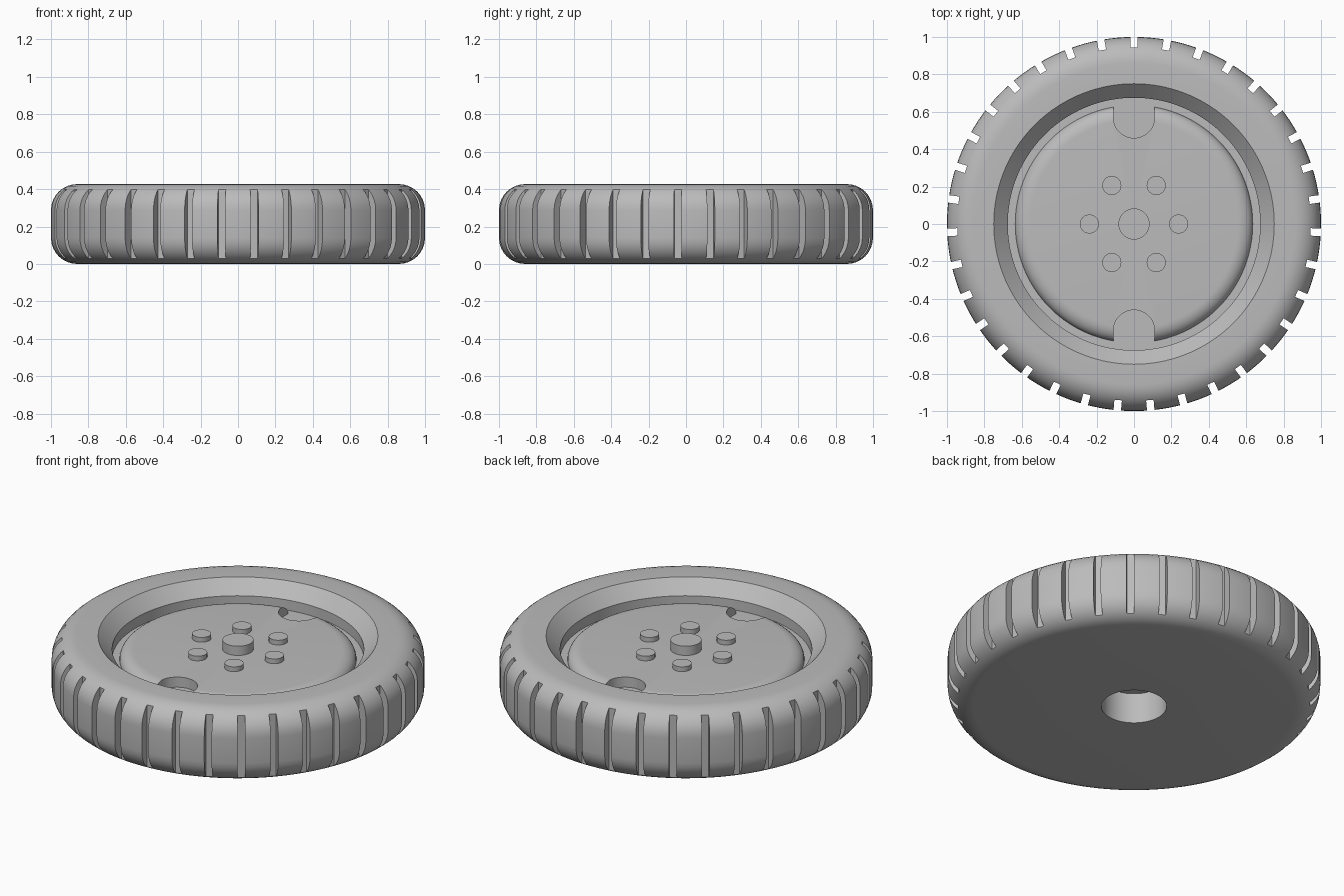
import bpy, bmesh, math
from mathutils import Matrix, Vector

if "Cube" in bpy.data.objects:
    bpy.data.objects.remove(bpy.data.objects["Cube"])

HEIGHT = 0.427
FLOOR = 0.29      # channel floor around the raised disc
DISC_TOP = 0.35
GROOVES = 35

grey = bpy.data.materials.new("mid grey")
grey.use_nodes = True
grey.diffuse_color = (0.5, 0.5, 0.5, 1)
grey.node_tree.nodes["Principled BSDF"].inputs["Base Color"].default_value = (0.5, 0.5, 0.5, 1)


def make(name, bm):
    bmesh.ops.recalc_face_normals(bm, faces=bm.faces)
    mesh = bpy.data.meshes.new(name)
    bm.to_mesh(mesh)
    bm.free()
    mesh.materials.append(grey)
    obj = bpy.data.objects.new(name, mesh)
    bpy.context.collection.objects.link(obj)
    return obj


def lathe(name, profile, steps=GROOVES * 4):
    bm = bmesh.new()
    verts = [bm.verts.new((r, 0, z)) for r, z in profile]
    edges = [bm.edges.new(pair) for pair in zip(verts, verts[1:])]
    bmesh.ops.spin(bm, geom=verts + edges, cent=(0, 0, 0), axis=(0, 0, 1),
                   angle=math.tau, steps=steps, use_merge=True)
    bmesh.ops.remove_doubles(bm, verts=bm.verts, dist=0.0001)
    return make(name, bm)


def arc(r, z, rx, rz, start, end, n=8):
    angles = [math.radians(start + (end - start) * i / n) for i in range(n + 1)]
    return [(r + rx * math.cos(a), z + rz * math.sin(a)) for a in angles]


def select_only(obj):
    bpy.ops.object.select_all(action='DESELECT')
    obj.select_set(True)
    bpy.context.view_layer.objects.active = obj


def cut(obj, cutter):
    cutter.hide_render = True
    mod = obj.modifiers.new("cut", 'BOOLEAN')
    mod.operation = 'DIFFERENCE'
    mod.solver = 'EXACT'
    mod.object = cutter
    select_only(obj)
    bpy.ops.object.modifier_apply(modifier=mod.name)
    bpy.data.objects.remove(cutter)


def smooth(obj):
    select_only(obj)
    bpy.ops.object.shade_smooth_by_angle(angle=math.radians(30))


# Tyre with rounded shoulders, sloped inner lip and blind axle bore below
R = 0.14
tyre = lathe("tyre", [(0, 0.18), (0.175, 0.18), (0.175, 0)]
             + arc(1 - R, R, R, R, -90, 0)
             + arc(1 - R, HEIGHT - R, R, R, 0, 90)
             + [(0.75, HEIGHT), (0.675, DISC_TOP), (0.675, FLOOR), (0, FLOOR)])

# Tread grooves
bm = bmesh.new()
for i in range(GROOVES):
    turn = Matrix.Rotation(math.tau * i / GROOVES, 4, 'Z')
    place = Matrix.Translation((0, 1.045, HEIGHT / 2)) @ Matrix.Diagonal((0.04, 0.2, 0.6, 1))
    bmesh.ops.create_cube(bm, size=1, matrix=turn @ place)
cut(tyre, make("groove_cutter", bm))
smooth(tyre)

# Raised wheel disc with a rounded edge
disc = lathe("wheel_disc", [(0, FLOOR - 0.01), (0.635, FLOOR - 0.01)]
             + arc(0.555, FLOOR, 0.08, DISC_TOP - FLOOR, 0, 90) + [(0, DISC_TOP)])

# Two round-ended notches in the disc edge
bm = bmesh.new()
for side in (1, -1):
    outline = arc(0, 0.57, 0.11, 0.11, 180, 360, 24) + [(0.11, 0.8), (-0.11, 0.8)]
    face = bm.faces.new([bm.verts.new((side * x, side * y, 0.2)) for x, y in outline])
    top = bmesh.ops.extrude_face_region(bm, geom=[face])["geom"]
    bmesh.ops.translate(bm, vec=Vector((0, 0, 0.3)),
                        verts=[g for g in top if isinstance(g, bmesh.types.BMVert)])
cut(disc, make("notch_cutter", bm))
smooth(disc)


def stud(name, x, y, radius, top):
    obj = lathe(name, [(0, DISC_TOP - 0.01), (radius, DISC_TOP - 0.01), (radius, top), (0, top)], 40)
    obj.location = (x, y, 0)
    smooth(obj)


# Centre cap and ring of wheel bolts
stud("centre_cap", 0, 0, 0.083, 0.405)
for i in range(6):
    a = math.tau * i / 6
    stud(f"wheel_bolt_{i + 1}", 0.238 * math.cos(a), 0.238 * math.sin(a), 0.051, 0.378)
